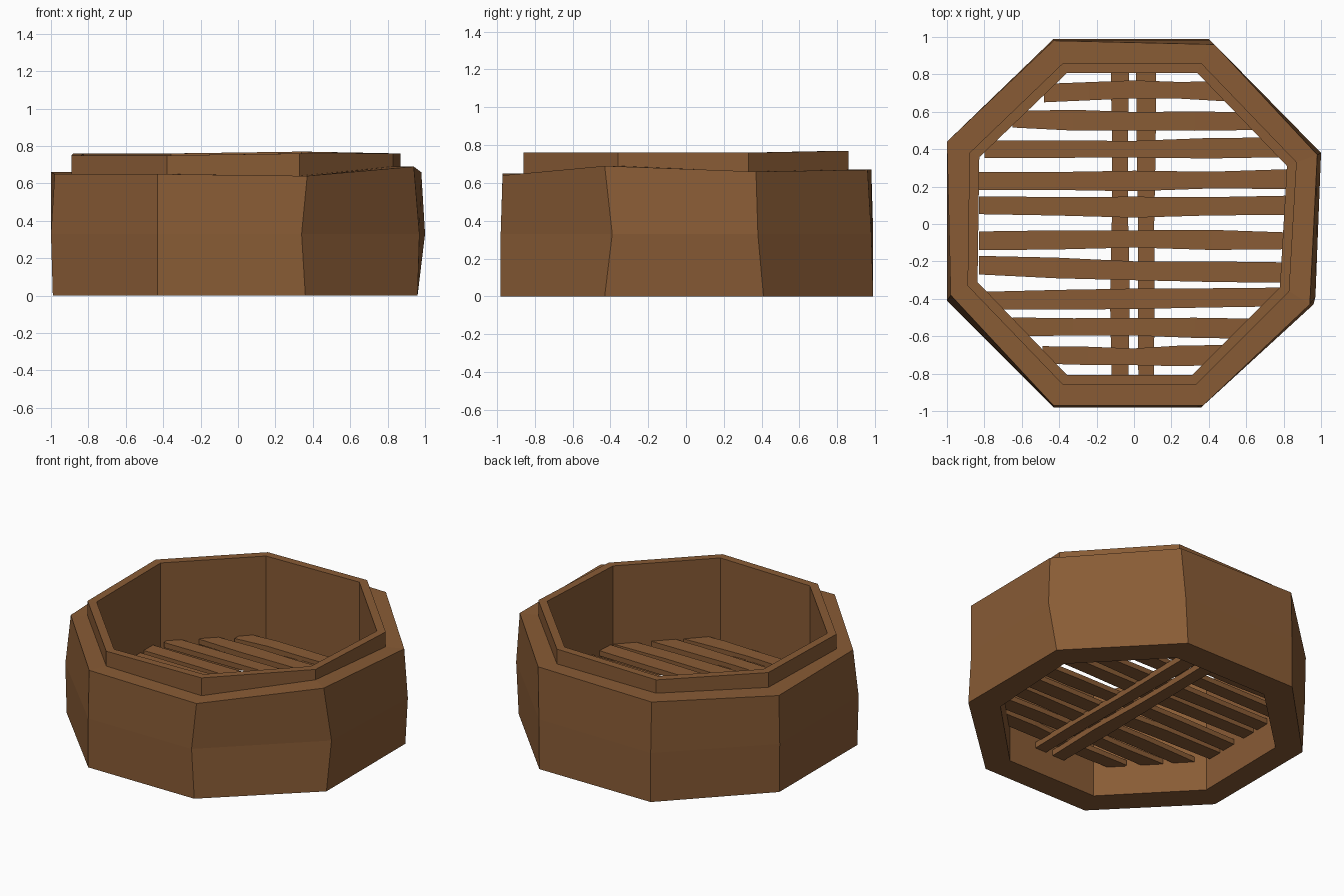
import bpy
import bmesh
import random

if "Cube" in bpy.data.objects:
    bpy.data.objects.remove(bpy.data.objects["Cube"], do_unlink=True)

random.seed(4)

# One flat wood colour
wood = bpy.data.materials.new("brown_wood")
wood.use_nodes = True
wood_colour = (0.25, 0.106, 0.036, 1)
wood.diffuse_color = wood_colour
shader = wood.node_tree.nodes["Principled BSDF"]
shader.inputs["Base Color"].default_value = wood_colour
shader.inputs["Roughness"].default_value = 0.9


def loft(name, loops, closed=False):
    """Join equal-sized point loops with quads; cap the ends unless closed."""
    bm = bmesh.new()
    rings = [[bm.verts.new(point) for point in loop] for loop in loops]
    pairs = list(zip(rings, rings[1:]))
    if closed:
        pairs.append((rings[-1], rings[0]))
    else:
        bm.faces.new(rings[0])
        bm.faces.new(rings[-1])
    for first, second in pairs:
        for i in range(len(first)):
            j = (i + 1) % len(first)
            bm.faces.new((first[i], first[j], second[j], second[i]))
    bmesh.ops.recalc_face_normals(bm, faces=bm.faces)
    mesh = bpy.data.meshes.new(name)
    bm.to_mesh(mesh)
    bm.free()
    mesh.materials.append(wood)
    obj = bpy.data.objects.new(name, mesh)
    bpy.context.collection.objects.link(obj)
    return obj


def at_height(corners, heights, scale=1.0):
    """Place outline corners at one height, or at one height per corner."""
    if not isinstance(heights, (list, tuple)):
        heights = [heights] * len(corners)
    return [(x * scale, y * scale, z) for (x, y), z in zip(corners, heights)]


# Hand-cut octagon outlines, counter-clockwise from the front
base = [(-.43, -.98), (.36, -.98), (.96, -.43), (.96, .41),
        (.4, .99), (-.43, .99), (-.99, .42), (-.99, -.41)]
belly = [(-.43, -.98), (.34, -.98), (.97, -.39), (1, .38),
         (.41, .98), (-.43, .99), (-1, .43), (-1, -.41)]
shoulder = [(-.43, -.97), (.37, -.97), (.94, -.43), (.98, .37),
            (.43, .96), (-.43, .98), (-1, .44), (-.98, -.38)]
rim = [(-.38, -.86), (.33, -.86), (.83, -.36), (.87, .33),
       (.36, .86), (-.38, .86), (-.88, .38), (-.89, -.33)]
shoulder_height = [.65, .64, .69, .66, .67, .67, .66, .65]
rim_height = [.75, .76, .76, .76, .77, .76, .76, .75]

# Thick wall with a stepped rim, open through the middle
loft("basket_wall", [
    at_height(base, 0),
    at_height(belly, .33),
    at_height(shoulder, shoulder_height),
    at_height(rim, shoulder_height),
    at_height(rim, rim_height),
    at_height(rim, rim_height, .94),
    at_height(rim, 0, .94),
], closed=True)


# Planks with slightly uneven edges, along x or y
def plank(name, path, width, low, high, along_x):
    loops = []
    for along, across in path:
        half = width / 2 + random.uniform(-.006, .006)
        lift = random.uniform(-.004, .004)
        section = [(across - half, low + lift), (across + half, low + lift),
                   (across + half, high + lift), (across - half, high + lift)]
        loops.append([(along, a, z) if along_x else (a, along, z)
                      for a, z in section])
    return loft(name, loops)


# Floor slats: centre line at the left end, middle and right end
slats = [(-.7, -.71, -.7), (-.55, -.55, -.56), (-.41, -.4, -.39),
         (-.22, -.25, -.26), (-.09, -.08, -.09), (.1, .09, .1),
         (.23, .23, .24), (.4, .4, .41), (.56, .55, .55), (.7, .72, .71)]
for number, (left, middle, right) in enumerate(slats, 1):
    reach = min(.83, 1.2 - abs(middle))
    path = [(-reach, left), (-reach / 2, (left + middle) / 2), (0, middle),
            (reach / 2, (middle + right) / 2), (reach, right)]
    plank(f"floor_slat_{number}", path, .1, .2, .235, True)

# Two support beams under the slats
for name, x in (("support_beam_a", -.075), ("support_beam_b", .065)):
    path = [(y, x) for y in (-.83, -.4, 0, .4, .83)]
    plank(name, path, .095, .165, .205, False)
